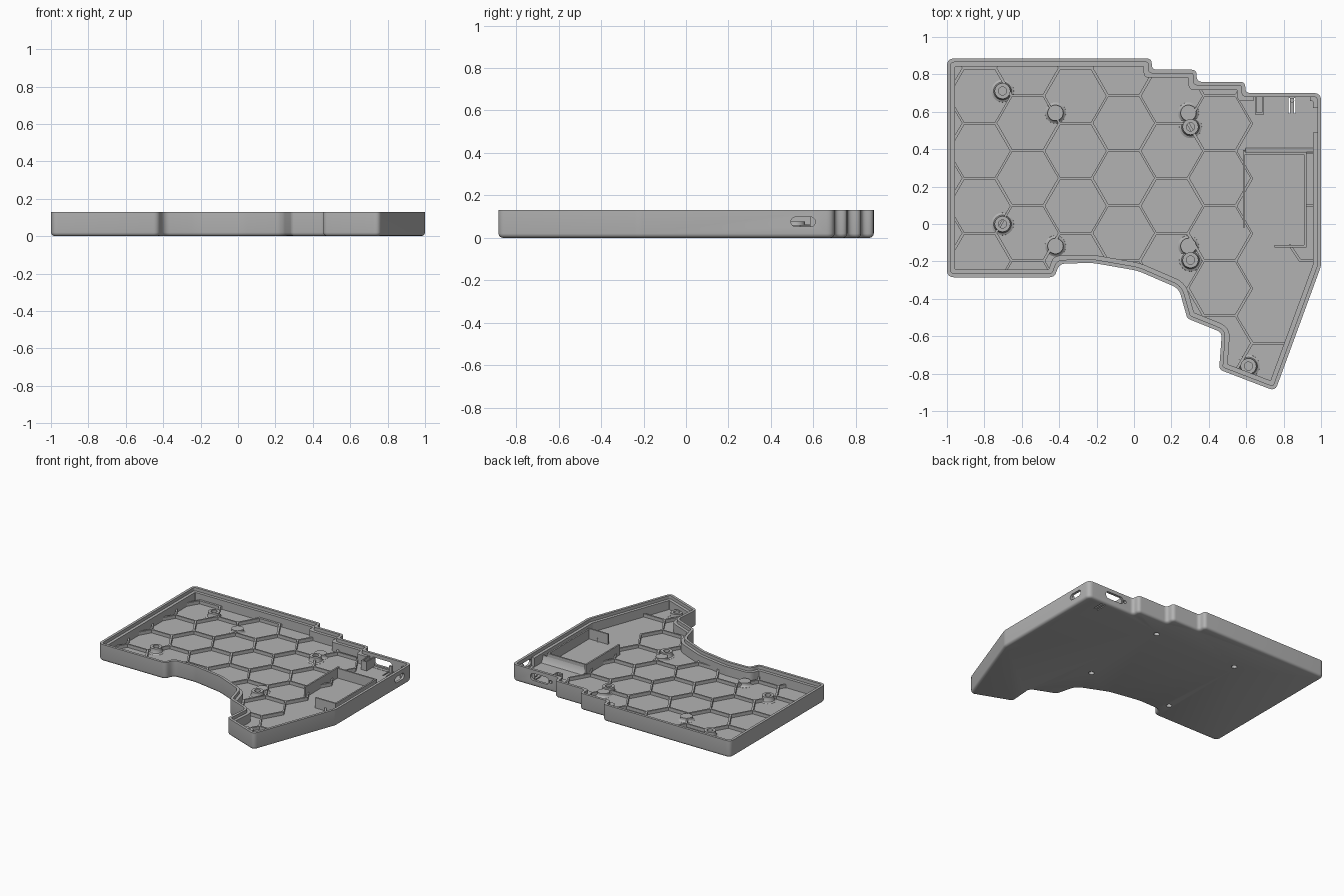
import bpy, bmesh
from math import pi, cos, sin, tan
from mathutils import Vector, Matrix

if "Cube" in bpy.data.objects:
    bpy.data.objects.remove(bpy.data.objects["Cube"])

grey = bpy.data.materials.new("plain_grey")
grey.use_nodes = True
grey.diffuse_color = (0.45, 0.45, 0.45, 1)
grey.node_tree.nodes["Principled BSDF"].inputs["Base Color"].default_value = grey.diffuse_color

RIM, LEDGE, FLOOR, RIB_TOP = 0.13, 0.105, 0.035, 0.06

# Outer outline: x, y, corner radius, counter-clockwise
OUTLINE = [(-1, -.285, .04), (-.425, -.285, .04), (-.4, -.212, .06), (-.22, -.208, .3),
           (.02, -.25, .3), (.24, -.345, .08), (.285, -.505, .03), (.47, -.58, .04),
           (.455, -.778, .03), (.755, -.893, .035), (1, -.225, .1), (1, .7, .04),
           (.595, .7, .03), (.595, .76, .03), (.335, .76, .03), (.335, .825, .03),
           (.095, .825, .03), (.095, .885, .03), (-1, .885, .04)]


def outline(inset):
    """Inset the outline and round its corners; always the same point count."""
    n = len(OUTLINE)
    pts = [Vector(p[:2]) for p in OUTLINE]
    ctrl, radii, turns = [], [], []
    for i, p in enumerate(pts):
        d1 = (p - pts[i - 1]).normalized()
        d2 = (pts[(i + 1) % n] - p).normalized()
        n1, n2 = Vector((-d1.y, d1.x)), Vector((-d2.y, d2.x))
        convex = d1.x * d2.y - d1.y * d2.x > 0
        ctrl.append(p + (n1 + n2) * inset / (1 + n1.dot(n2)))
        radii.append(max(OUTLINE[i][2] + (-inset if convex else inset), .006))
        turns.append(d1.angle(d2))
    result = []
    for i, p in enumerate(ctrl):
        to_prev, to_next = ctrl[i - 1] - p, ctrl[(i + 1) % n] - p
        t = min(radii[i] * tan(turns[i] / 2), .47 * to_prev.length, .47 * to_next.length)
        a, b = p + to_prev.normalized() * t, p + to_next.normalized() * t
        for k in range(8):
            s = k / 7
            result.append(a * (1 - s) ** 2 + p * 2 * s * (1 - s) + b * s * s)
    return result


def circle(x, y, r, n=32):
    return [(x + r * cos(2 * pi * k / n), y + r * sin(2 * pi * k / n)) for k in range(n)]


def box(x0, x1, y0, y1):
    return [(x0, y0), (x1, y0), (x1, y1), (x0, y1)]


def strip(a, b, width):
    """Rectangle along a line."""
    a, b = Vector(a), Vector(b)
    d = (b - a).normalized() * width / 2
    side = Vector((-d.y, d.x))
    return [a - side, b - side, b + side, a + side]


def add_skin(bm, loops):
    """Bridge a list of (points, z) loops and cap both ends."""
    rings = [[bm.verts.new((p[0], p[1], z)) for p in pts] for pts, z in loops]
    for lo, hi in zip(rings, rings[1:]):
        for i in range(len(lo)):
            j = (i + 1) % len(lo)
            bm.faces.new((lo[i], lo[j], hi[j], hi[i]))
    bm.faces.new(rings[0][::-1])
    bm.faces.new(rings[-1])


def make(name, solids, matrix=None):
    """One object out of several skinned solids."""
    bm = bmesh.new()
    for loops in solids:
        add_skin(bm, loops)
    bmesh.ops.recalc_face_normals(bm, faces=bm.faces)
    if matrix:
        bm.transform(matrix)
    mesh = bpy.data.meshes.new(name)
    bm.to_mesh(mesh)
    bm.free()
    mesh.materials.append(grey)
    obj = bpy.data.objects.new(name, mesh)
    bpy.context.collection.objects.link(obj)
    return obj


def prism(pts, z0, z1):
    return [(pts, z0), (pts, z1)]


def activate(obj):
    bpy.ops.object.select_all(action='DESELECT')
    obj.select_set(True)
    bpy.context.view_layer.objects.active = obj


def cut(target, cutter):
    cutter.hide_render = True
    mod = target.modifiers.new("cut", 'BOOLEAN')
    mod.operation, mod.solver, mod.object = 'DIFFERENCE', 'EXACT', cutter
    activate(target)
    bpy.ops.object.modifier_apply(modifier=mod.name)
    bpy.data.objects.remove(cutter)


def port_cutter(location, length, height, turn):
    """Rounded slot pushed through an upright wall."""
    r, half = height / 2, (length - height) / 2
    pts = []
    for k in range(24):
        a = 2 * pi * (k + .5) / 24
        pts.append((r * cos(a) + (half if cos(a) > 0 else -half), r * sin(a)))
    m = Matrix.Translation(location) @ Matrix.Rotation(turn, 4, 'Z') @ Matrix.Rotation(pi / 2, 4, 'X')
    return make("port_cutter", [prism(pts, -.06, .06)], m)


# Tray: rounded lower edge, stepped rim, flat floor
tray = make("tray", [[(outline(d), z) for d, z in (
    (.018, 0), (.008, .004), (.002, .011), (0, .02), (0, RIM), (.02, RIM),
    (.02, LEDGE), (.043, LEDGE), (.043, FLOOR))]])

# Thinned walls around the ports
cut(tray, make("pocket_cutter", [prism(box(.64, .94, .6, .681), FLOOR + .002, .12)]))
cut(tray, make("pocket_cutter", [prism(box(.9, .981, .49, .62), FLOOR + .002, .12)]))

# Ports in the back and side walls
cut(tray, port_cutter((.765, .7, .075), .16, .055, 0))
cut(tray, port_cutter((.67, .7, .075), .026, .024, 0))
cut(tray, port_cutter((1, .552, .075), .115, .046, pi / 2))

# Slits around the flexible button tab, and blind holes underneath
discs = [(x, y) for x in (-.42, .291) for y in (.594, -.118)]
cut(tray, make("slit_cutter", [prism(box(x, x + .009, .59, .675), -.02, .06) for x in (.826, .855)]))
cut(tray, make("hole_cutter", [prism(circle(x, y, .02), -.02, .028) for x, y in discs]))

# Honeycomb ribs: a sheet with hexagons and the open bay cut away
R, STEP, GAP = .171, .294, .008
ribs = make("honeycomb_ribs", [prism(outline(.035), .025, RIB_TOP)])
cells = []
for col in range(8):
    x = -1.083 + .257 * col
    top = .684 if col % 2 else .834
    for row in range(6):
        if col < 7 or row == 5:
            cells.append(prism(circle(x, top - STEP * row, R - GAP, 6), 0, .1))
cut(ribs, make("cell_cutter", cells))
bay = [(.552, 1)]
for row in range(5):
    y = .684 - STEP * row
    bay += [(.552, y), (.637, y - STEP / 2 + (.007 if row == 4 else 0))]
bay += [(1.1, bay[-1][1]), (1.1, 1)]
cut(ribs, make("bay_cutter", [prism(bay, 0, .1)]))
side_ribs = make("side_ribs", [prism(strip(a, b, .014), .025, RIB_TOP) for a, b in (
    ((.915, .099), (.965, .099)), ((.885, -.195), (.965, -.195)), ((.83, -.11), (.888, -.197)))])

# Screw bosses with flared feet, and plain discs
for i, (x, y) in enumerate([(-.703, .711), (-.703, 0), (.302, .519), (.302, -.193), (.612, -.76)]):
    make(f"screw_boss_{i + 1}", [[(circle(x, y, r), z) for r, z in (
        (.062, .03), (.06, FLOOR + .001), (.048, .042), (.042, .054), (.042, .076), (.022, .076), (.022, .04))]])
for i, (x, y) in enumerate(discs):
    make(f"disc_{i + 1}", [[(circle(x, y, r), z) for r, z in (
        (.058, .03), (.056, FLOOR + .001), (.046, .042), (.042, .05), (.042, .065))]])

# Battery bay walls
make("battery_wall_left", [prism(box(.582, .594, -.02, .395), .03, .115)])
make("battery_wall_back", [prism(box(.582, .92, .372, .384), .03, .11)])
make("battery_wall_right", [prism(box(.91, .922, -.125, .384), .03, .11)])
make("battery_wall_front", [prism(box(.75, .922, -.125, -.113), .03, .115)])
make("battery_wall_foot", [[(box(.595, .96, .375, .41), .03), (box(.595, .96, .375, .392), .055),
                            (box(.595, .96, .375, .384), .085)]])

# Light channel and button post by the back wall
make("light_channel", [prism(box(.646, .656, .585, .69), .03, .105),
                       prism(box(.684, .694, .585, .69), .03, .105),
                       prism(box(.656, .684, .585, .595), .03, .105)])
make("button_post", [prism(circle(.845, .662, .012), .03, .085)])

for obj in [o for o in bpy.context.collection.objects if o.type == 'MESH']:
    activate(obj)
    bpy.ops.object.shade_smooth_by_angle(angle=.6)
